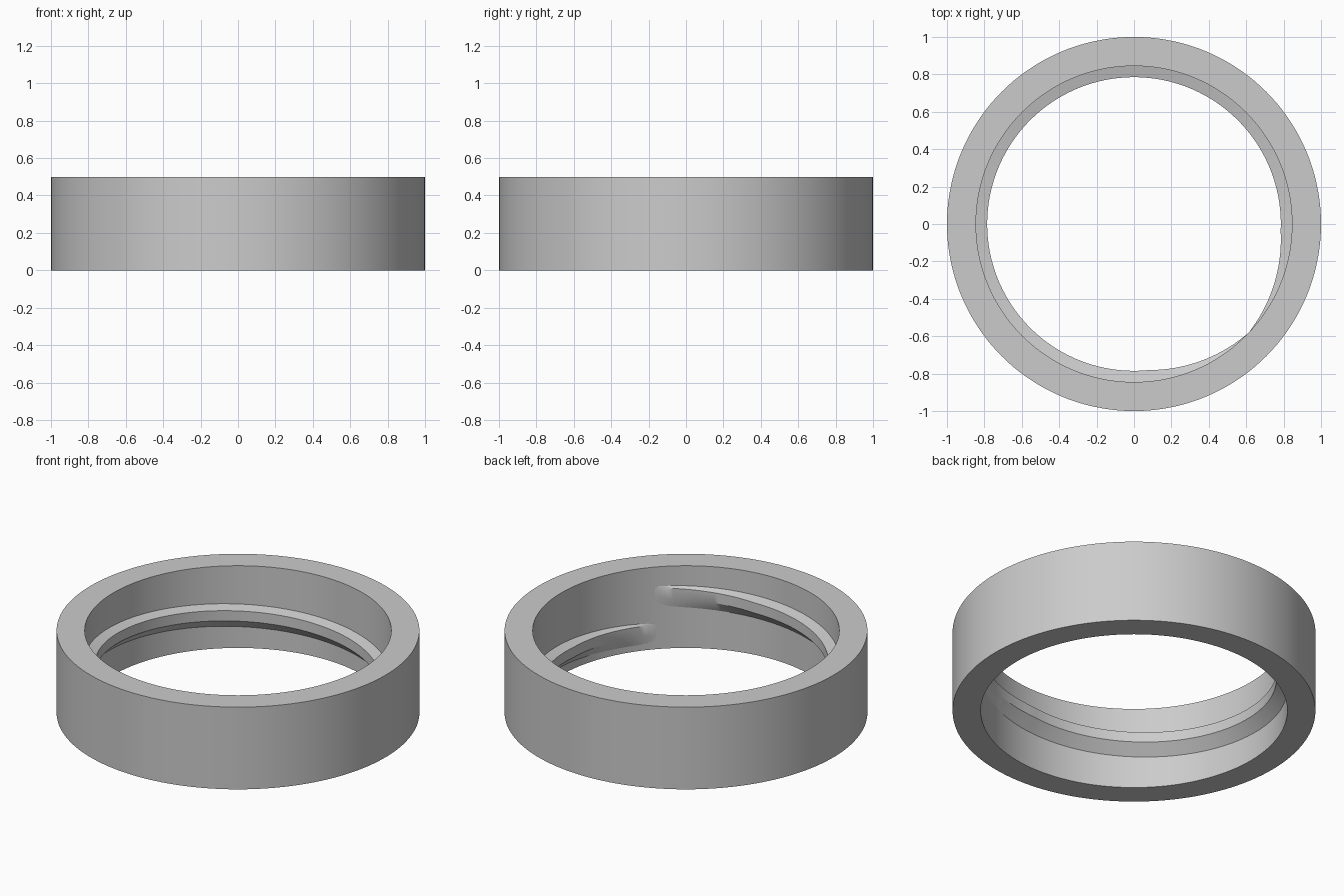
import bpy
import bmesh
from math import cos, sin, radians

cube = bpy.data.objects.get("Cube")
if cube:
    bpy.data.objects.remove(cube, do_unlink=True)

OUTER, BORE, HEIGHT = 1.0, 0.845, 0.5
ROOT, DEPTH = 0.847, 0.062      # thread root sits just inside the wall
PITCH, START, END = 0.224, -45, 318
TAPER = 42                      # degrees of run-out at each thread end

# Plain grey material
grey = bpy.data.materials.new("light grey")
grey.use_nodes = True
colour = (0.6, 0.6, 0.6, 1)
grey.diffuse_color = colour
grey.node_tree.nodes["Principled BSDF"].inputs["Base Color"].default_value = colour


def sweep(name, sections, closed):
    """Skin a list of equal-length closed cross-sections given as (radius, angle, z)."""
    bm = bmesh.new()
    loops = [[bm.verts.new((r * cos(a), r * sin(a), z)) for r, a, z in s] for s in sections]
    pairs = list(zip(loops, loops[1:]))
    if closed:
        pairs.append((loops[-1], loops[0]))
    for p, q in pairs:
        for i in range(len(p)):
            j = (i + 1) % len(p)
            bm.faces.new((p[i], q[i], q[j], p[j]))
    if not closed:
        bm.faces.new(loops[0])
        bm.faces.new(loops[-1])
    bmesh.ops.recalc_face_normals(bm, faces=bm.faces)
    mesh = bpy.data.meshes.new(name)
    bm.to_mesh(mesh)
    bm.free()
    mesh.materials.append(grey)
    obj = bpy.data.objects.new(name, mesh)
    bpy.context.collection.objects.link(obj)
    bpy.ops.object.select_all(action='DESELECT')
    obj.select_set(True)
    bpy.context.view_layer.objects.active = obj
    bpy.ops.object.shade_smooth_by_angle(angle=radians(30))
    return obj


# Ring wall: a rectangle turned round the axis
wall = [(BORE, 0), (OUTER, 0), (OUTER, HEIGHT), (BORE, HEIGHT)]
STEPS = 144
sweep("ring_wall",
      [[(r, radians(360 * k / STEPS), z) for r, z in wall] for k in range(STEPS)], True)

# Inner thread: buttress section (inward fraction, height) along one rising turn
buttress = [(0, 0.022), (1, 0.085), (1, 0.147), (0, 0.162)]
sections = []
TURNS = 180
for k in range(TURNS + 1):
    deg = START + (END - START) * k / TURNS
    fade = max(0.005, min(1, (deg - START) / TAPER, (END - deg) / TAPER))
    lift = PITCH * (deg - START) / 360
    sections.append([(ROOT - DEPTH * fade * f, radians(deg), z + lift) for f, z in buttress])
sweep("inner_thread", sections, False)
